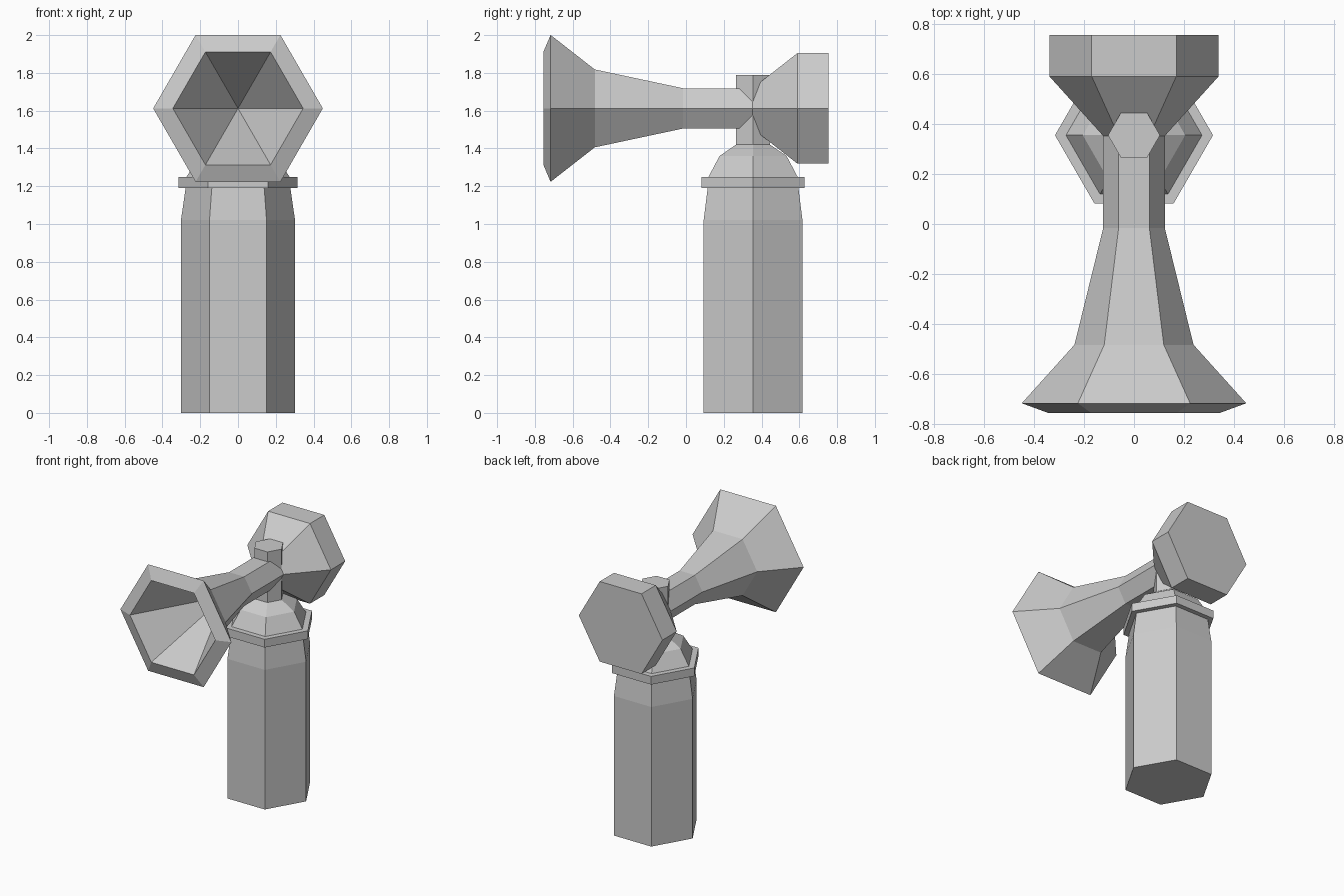
import bpy, bmesh
from math import cos, sin, pi

if "Cube" in bpy.data.objects:
    bpy.data.objects.remove(bpy.data.objects["Cube"])


def lathe(name, profile, origin, lying=False, sides=6):
    """Six-sided turned solid from (position along axis, radius); radius 0 is a point."""
    bm = bmesh.new()
    rings = []
    for pos, rad in profile:
        ring = []
        for i in range(sides if rad else 1):
            a = 2 * pi * i / sides
            u, v = rad * cos(a), rad * sin(a)
            ring.append(bm.verts.new((u, pos, v) if lying else (u, v, pos)))
        rings.append(ring)
    for a, b in zip(rings, rings[1:]):
        for i in range(sides):
            j = (i + 1) % sides
            if len(a) == 1:
                bm.faces.new((a[0], b[j], b[i]))
            else:
                bm.faces.new((a[i], a[j], b[j], b[i]))
    # flat end caps
    for ring in (rings[0], rings[-1]):
        if len(ring) > 1:
            bm.faces.new(ring)
    bmesh.ops.recalc_face_normals(bm, faces=bm.faces)
    mesh = bpy.data.meshes.new(name)
    bm.to_mesh(mesh)
    bm.free()
    obj = bpy.data.objects.new(name, mesh)
    obj.location = origin
    bpy.context.collection.objects.link(obj)
    return obj


BASE = (0, 0.355, 0)

# upright canister, its lip, domed cap and push button
lathe("canister", [(0, 0.302), (1.02, 0.302), (1.20, 0.276)], BASE)
lathe("collar", [(1.19, 0.316), (1.25, 0.316)], BASE)
lathe("dome_cap", [(1.24, 0.272), (1.25, 0.272), (1.36, 0.205), (1.42, 0.104)], BASE)
lathe("button_stem", [(1.41, 0.104), (1.79, 0.104)], BASE)

# horn along y: hollow mouth, flare, throat and solid rear drum
lathe("horn", [(-0.15, 0), (-0.755, 0.345), (-0.717, 0.449), (-0.483, 0.238),
               (-0.015, 0.123), (0.352, 0.123), (0.59, 0.338), (0.755, 0.338)],
      (0, 0, 1.612), lying=True)
